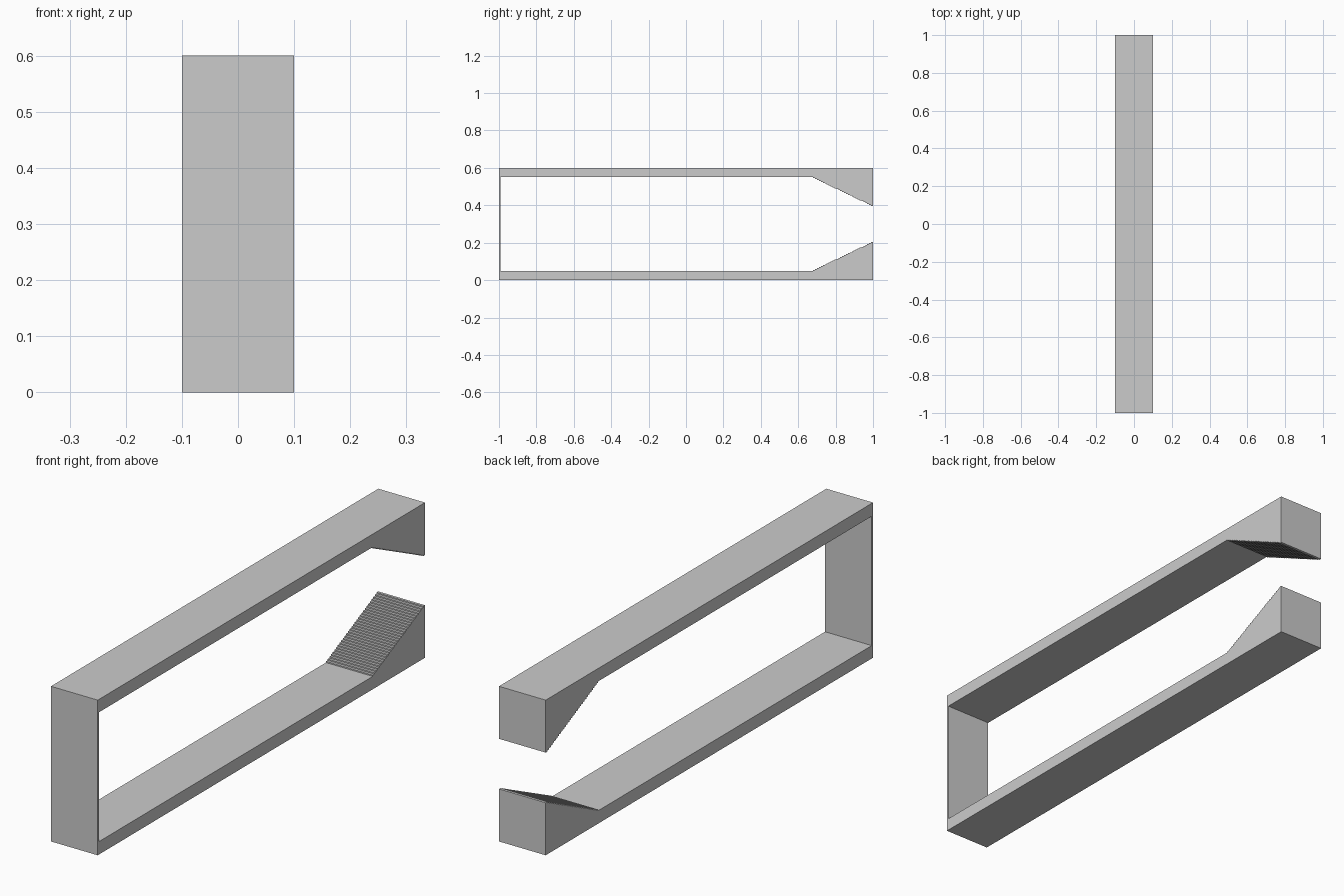
import bpy
import bmesh

if "Cube" in bpy.data.objects:
    bpy.data.objects.remove(bpy.data.objects["Cube"])

HALF_W, HEIGHT = 0.1, 0.6
ARM_T, PLATE_T = 0.05, 0.008
JAW_Y, TIP_Z, STEPS = 0.68, 0.203, 31


def extrude_profile(name, points):
    """Extrude a closed (y, z) profile across the width."""
    bm = bmesh.new()
    face = bm.faces.new([bm.verts.new((-HALF_W, y, z)) for y, z in points])
    res = bmesh.ops.extrude_face_region(bm, geom=[face])
    verts = [g for g in res["geom"] if isinstance(g, bmesh.types.BMVert)]
    bmesh.ops.translate(bm, verts=verts, vec=(2 * HALF_W, 0, 0))
    bmesh.ops.recalc_face_normals(bm, faces=bm.faces)
    mesh = bpy.data.meshes.new(name)
    bm.to_mesh(mesh)
    bm.free()
    obj = bpy.data.objects.new(name, mesh)
    bpy.context.collection.objects.link(obj)
    return obj


# Arm profile ending in a wedge jaw with fine stepped gripping ridges
dy = (1 - JAW_Y) / STEPS
dz = (TIP_Z - ARM_T) / STEPS
arm = [(-1, ARM_T), (-1, 0), (1, 0), (1, TIP_Z)]
for i in reversed(range(STEPS)):
    y = JAW_Y + i * dy
    arm += [(y, ARM_T + (i + 1) * dz), (y, ARM_T + i * dz)]

# Lower arm and its mirror image above
extrude_profile("lower_arm", arm)
extrude_profile("upper_arm", [(y, HEIGHT - z) for y, z in arm])

# Thin plate joining the arms at the closed end
extrude_profile("end_plate", [(-1, ARM_T), (-1 + PLATE_T, ARM_T),
                              (-1 + PLATE_T, HEIGHT - ARM_T), (-1, HEIGHT - ARM_T)])
